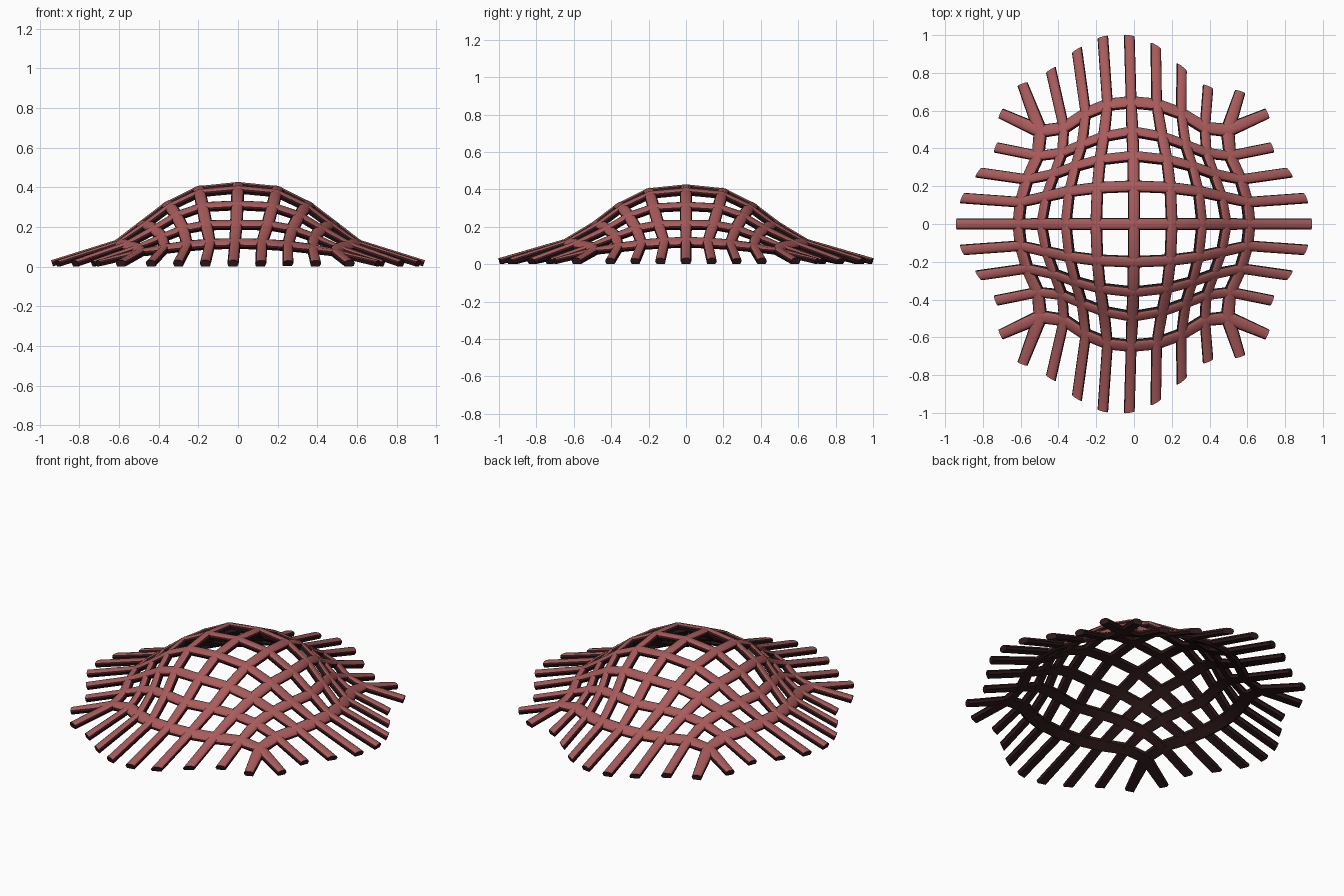
import bpy, bmesh, math
from mathutils import Vector

cube = bpy.data.objects.get("Cube")
if cube:
    bpy.data.objects.remove(cube, do_unlink=True)


def material(name, colour):
    mat = bpy.data.materials.new(name)
    mat.use_nodes = True
    mat.diffuse_color = colour
    mat.node_tree.nodes["Principled BSDF"].inputs["Base Color"].default_value = colour
    return mat


red = material("dusty red", (0.4, 0.105, 0.105, 1))
dark = material("blackish red", (0.028, 0.01, 0.011, 1))

N = 4          # strands either side of the middle one
DOME_WIDTH, RIM_WIDTH, ARM_WIDTH, THICK = 0.064, 0.076, 0.057, 0.034
TIP_Z = 0.016

# Cross-section of a strand: the first three sides are the red outer face
PROFILE = [(-0.82, 0.65), (-0.4, 1), (0.4, 1), (0.82, 0.65),
           (1, 0), (0.8, -0.9), (-0.8, -0.9), (-1, 0)]
OUTER = 3

# Strand spacing at the middle and at the rim, and the dome's fall-off
MID = [0, 0.2, 0.36, 0.49, 0.612]
EDGE_X = [-0.5, -0.37, -0.255, -0.14, -0.015, 0.12, 0.25, 0.375, 0.49]
EDGE_Y = [0, 0.115, 0.235, 0.36, 0.49]
RIM_X = [0.612, 0.6, 0.565, 0.508, 0.495]
RIM_Y = [0.49, 0.508, 0.585, 0.632, 0.645, 0.632, 0.585, 0.508, 0.495]
FALL = [1, 0.93, 0.66, 0.32, 0]
PULL = [0, 0.4, 0.85, 1, 0]     # how far the diagonals draw inwards
# Free ends of the strands at the back and at the sides
TIP_X = [-0.59, -0.44, -0.302, -0.165, -0.025, 0.115, 0.252, 0.392, 0.562]
TIP_Y = [0.74, 0.815, 0.92, 0.988, 0.995, 0.942, 0.828, 0.725, 0.7]
SIDE_TIPS = [(0.938, 0), (0.908, 0.137), (0.822, 0.272), (0.73, 0.405), (0.705, 0.585)]


def sign(v):
    return -1 if v < 0 else 1


def node(i, j):
    """Crossing point of strand i (running in y) and strand j (running in x)."""
    a, b = abs(i), abs(j)
    if b > N:
        return Vector((TIP_X[i + N], sign(j) * TIP_Y[i + N], TIP_Z))
    if a > N:
        x, y = SIDE_TIPS[b]
        return Vector((sign(i) * x, sign(j) * y, TIP_Z))
    s, t = (a / N) ** 2, (b / N) ** 2
    pull = PULL[a] * PULL[b]
    shrink = 1 - 0.1 * pull
    x = (sign(i) * MID[a] * (1 - t) + EDGE_X[i + N] * t) * shrink
    y = sign(j) * (MID[b] * (1 - s) + EDGE_Y[b] * s) * shrink
    if a == N:
        x = sign(i) * RIM_X[b]
    if b == N:
        y = sign(j) * RIM_Y[i + N]
    rim_z = 0.118 - 0.048 * s * t
    fall = (FALL[a] * FALL[b]) ** (1 - 0.15 * pull)
    return Vector((x, y, rim_z + (0.41 - rim_z) * fall))


def across(i, j, along_x):
    """Direction from one neighbouring strand to the next."""
    if along_x:
        return node(i, min(j + 1, N)) - node(i, max(j - 1, -N))
    return node(min(i + 1, N), j) - node(max(i - 1, -N), j)


def strand(name, k, along_x):
    steps = range(-N - 1, N + 2)
    cells = [(s, k) if along_x else (k, s) for s in steps]
    path = [node(*c) for c in cells]
    bm = bmesh.new()
    rings = []
    for n, (p, c) in enumerate(zip(path, cells)):
        tip = n in (0, len(path) - 1)
        tangent = (path[min(n + 1, len(path) - 1)] - path[max(n - 1, 0)]).normalized()
        over = across(*c, along_x)
        normal = tangent.cross(over).normalized()
        if normal.z < 0:
            normal = -normal
        side = normal.cross(tangent).normalized()
        # Mitre the free ends so that they follow the outline
        if tip and abs(k) < N:
            slant = over.normalized()
            side = slant / max(0.6, abs(slant.dot(side))) * sign(slant.dot(side))
        if tip or n in (1, len(path) - 2) and abs(k) < N:
            width = ARM_WIDTH
        else:
            width = RIM_WIDTH if abs(k) == N else DOME_WIDTH
        rings.append([bm.verts.new(p + side * u * width / 2 + normal * v * THICK / 2)
                      for u, v in PROFILE])
    sides = len(PROFILE)
    for r0, r1 in zip(rings, rings[1:]):
        for q in range(sides):
            w = (q + 1) % sides
            face = bm.faces.new((r0[q], r0[w], r1[w], r1[q]))
            face.material_index = 0 if q < OUTER else 1
    for ring in (rings[0], rings[-1]):
        bm.faces.new(ring).material_index = 1
    bmesh.ops.recalc_face_normals(bm, faces=bm.faces)
    # Keep the feet on the ground
    for vert in bm.verts:
        vert.co.z = max(0, vert.co.z)
    mesh = bpy.data.meshes.new(name)
    bm.to_mesh(mesh)
    bm.free()
    mesh.materials.append(red)
    mesh.materials.append(dark)
    obj = bpy.data.objects.new(name, mesh)
    bpy.context.collection.objects.link(obj)
    return obj


strands = []
for k in range(-N, N + 1):
    strands.append(strand(f"cross_strand_{k + N + 1}", k, True))
    strands.append(strand(f"long_strand_{k + N + 1}", k, False))

# Rounded outer faces, crisp edges
bpy.ops.object.select_all(action='DESELECT')
for obj in strands:
    obj.select_set(True)
bpy.context.view_layer.objects.active = strands[0]
bpy.ops.object.shade_smooth_by_angle(angle=math.radians(40))
